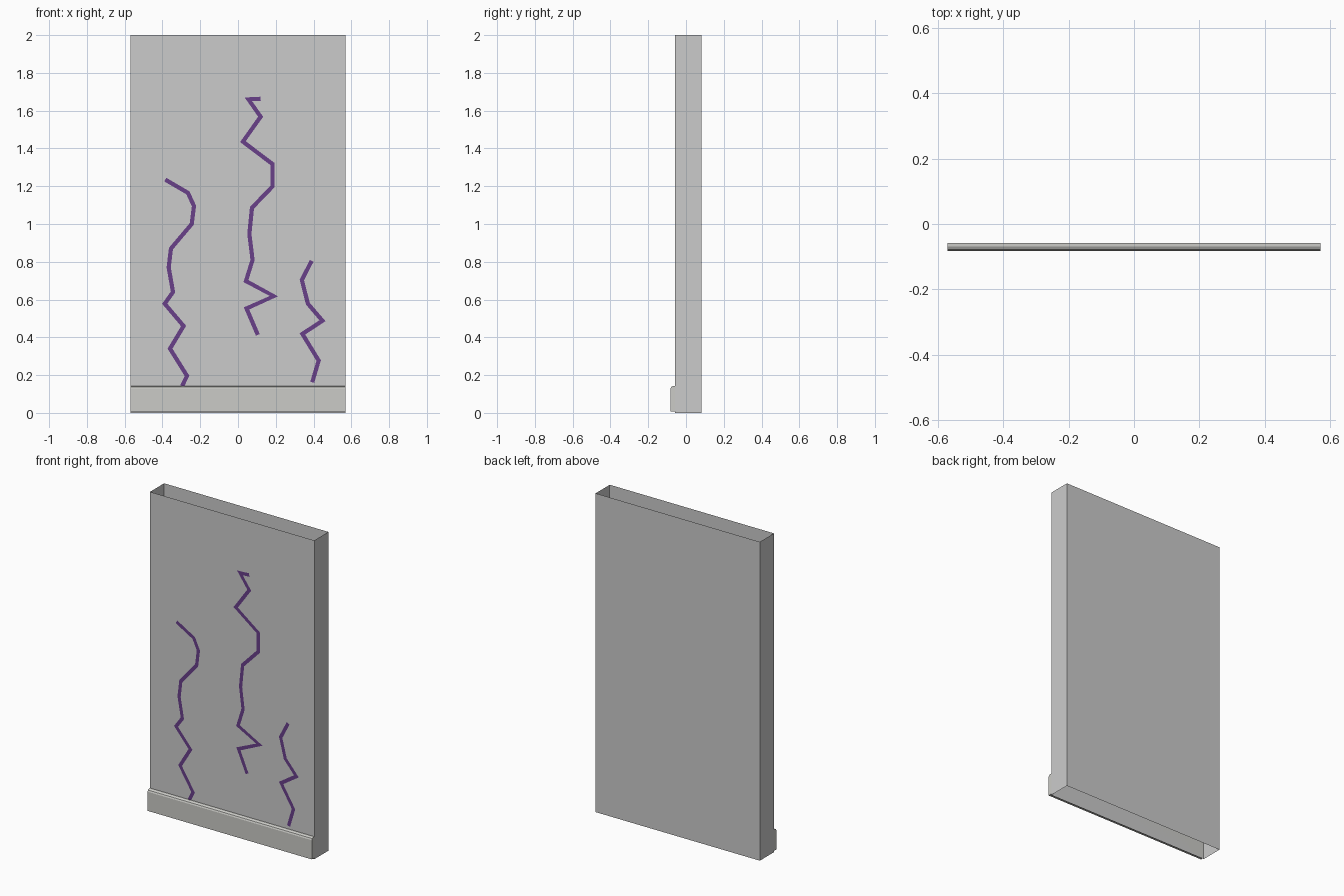
import bpy
from mathutils import Vector

if "Cube" in bpy.data.objects:
    bpy.data.objects.remove(bpy.data.objects["Cube"])

W, FRONT, BACK, H = 0.57, -0.058, 0.082, 2.0


def make(name, verts, faces, color=None):
    me = bpy.data.meshes.new(name)
    me.from_pydata(verts, [], faces)
    ob = bpy.data.objects.new(name, me)
    bpy.context.collection.objects.link(ob)
    if color:
        mat = bpy.data.materials.new(name + "_mat")
        mat.diffuse_color = color
        mat.use_nodes = True
        mat.node_tree.nodes["Principled BSDF"].inputs["Base Color"].default_value = mat.diffuse_color
        me.materials.append(mat)
    return ob


# Wall panel: four thin sides, open at top and bottom
ring = [(-W, FRONT), (W, FRONT), (W, BACK), (-W, BACK)]
make("wall_panel",
     [(x, y, z) for z in (0, H) for x, y in ring],
     [(i, (i + 1) % 4, (i + 1) % 4 + 4, i + 4) for i in range(4)])

# Skirting board: chamfered profile extruded along x
prof = [(FRONT, 0.008), (-0.082, 0.008), (-0.082, 0.128),
        (-0.078, 0.137), (-0.069, 0.142), (FRONT, 0.142)]
n = len(prof)
make("skirting_board",
     [(x, y, z) for x in (-W, W) for y, z in prof],
     [(i, i + n, (i + 1) % n + n, (i + 1) % n) for i in range(n)]
     + [tuple(range(n)), tuple(range(2 * n - 1, n - 1, -1))],
     (0.6, 0.6, 0.57, 1))


# Cracks: flat mitred ribbons just in front of the wall
def crack(name, pts, half=0.011):
    p = [Vector(q) for q in pts]
    verts = []
    for i, q in enumerate(p):
        a = (q - p[i - 1]).normalized() if i else (p[1] - q).normalized()
        b = (p[i + 1] - q).normalized() if i < len(p) - 1 else a
        na, nb = Vector((-a.y, a.x)), Vector((-b.y, b.x))
        m = (na + nb).normalized()
        off = m * half / max(m.dot(na), 0.5)
        for s in (q + off, q - off):
            verts.append((s.x, FRONT - 0.002, s.y))
    faces = [(2 * i, 2 * i + 2, 2 * i + 3, 2 * i + 1) for i in range(len(p) - 1)]
    make(name, verts, faces, (0.14, 0.05, 0.25, 1))


crack("crack_left", [(-.385, 1.235), (-.265, 1.165), (-.233, 1.095), (-.245, 1.0),
                     (-.355, .87), (-.367, .77), (-.344, .64), (-.388, .578),
                     (-.288, .46), (-.36, .34), (-.27, .196), (-.296, .142)])
crack("crack_middle", [(.12, 1.663), (.055, 1.66), (.12, 1.568), (.026, 1.436),
                       (.182, 1.318), (.182, 1.198), (.074, 1.086), (.06, .947),
                       (.077, .81), (.042, .698), (.19, .618), (.045, .553), (.105, .413)])
crack("crack_right", [(.39, .805), (.338, .704), (.37, .578), (.447, .488),
                      (.341, .418), (.427, .277), (.393, .162)])
